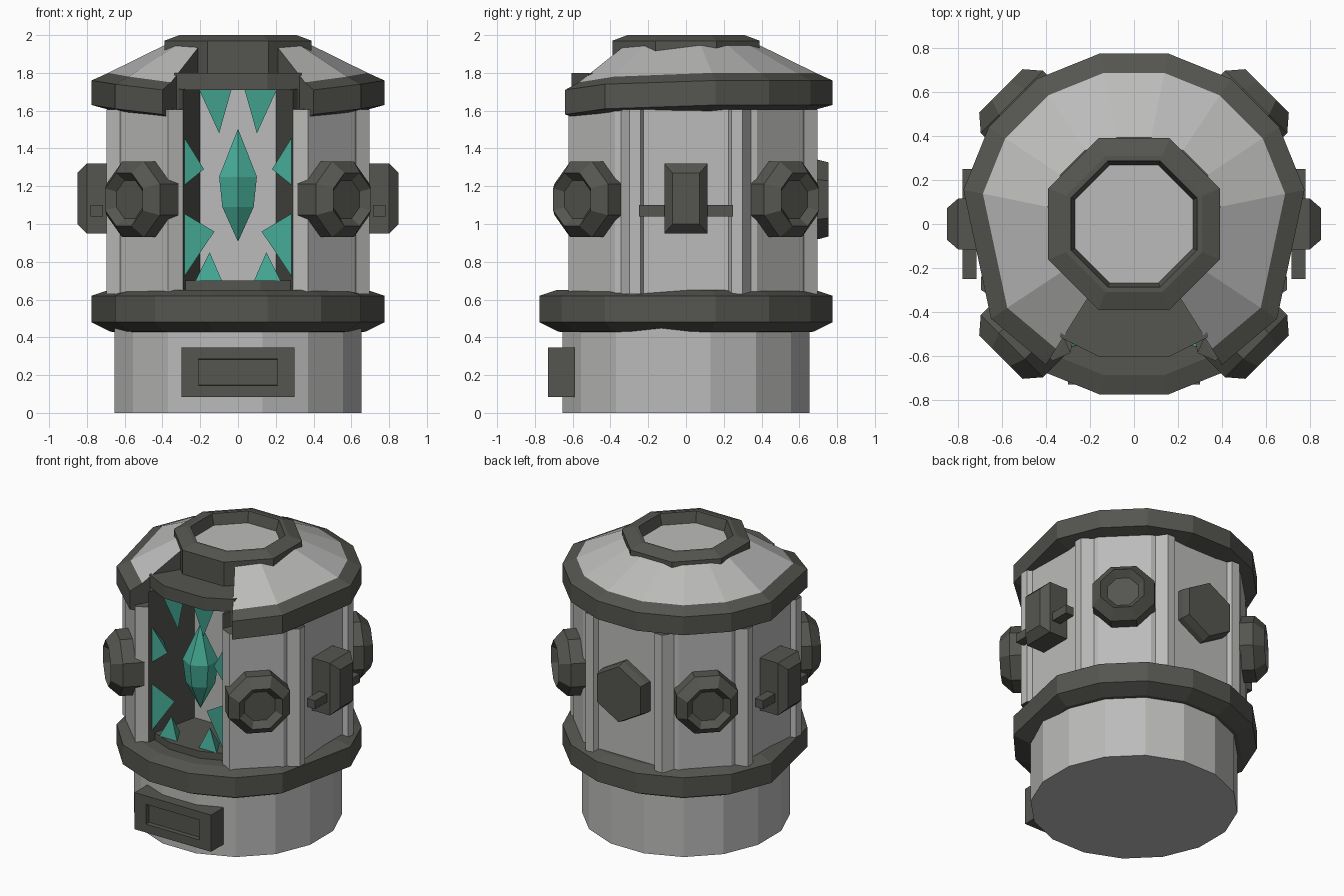
import bpy, bmesh, math
from mathutils import Vector, Matrix

if "Cube" in bpy.data.objects:
    bpy.data.objects.remove(bpy.data.objects["Cube"])


def material(name, rgb):
    m = bpy.data.materials.new(name)
    m.diffuse_color = (*rgb, 1)
    m.use_nodes = True
    m.node_tree.nodes["Principled BSDF"].inputs["Base Color"].default_value = m.diffuse_color
    return m


MATS = [material("light grey", (0.50, 0.50, 0.495)),
        material("dark grey", (0.09, 0.09, 0.08)),
        material("teal", (0.06, 0.40, 0.30))]
LIGHT, DARK, TEAL = 0, 1, 2


def finish(name, bm):
    bmesh.ops.recalc_face_normals(bm, faces=bm.faces)
    me = bpy.data.meshes.new(name)
    bm.to_mesh(me)
    bm.free()
    for m in MATS:
        me.materials.append(m)
    ob = bpy.data.objects.new(name, me)
    bpy.context.collection.objects.link(ob)
    return ob


def loft(name, loops, mat, wrap=False, matrix=None):
    """Bridge closed loops; mat is an index or a rule f(station, side); caps use station -1."""
    rule = mat if callable(mat) else (lambda i, j: mat)
    bm = bmesh.new()
    rows = [[bm.verts.new(p) for p in lp] for lp in loops]
    n, k = len(rows), len(rows[0])
    for i in range(n if wrap else n - 1):
        a, b = rows[i], rows[(i + 1) % n]
        for j in range(k):
            f = bm.faces.new((a[j], a[(j + 1) % k], b[(j + 1) % k], b[j]))
            f.material_index = rule(i, j)
    if not wrap:
        for j, r in enumerate((rows[0], rows[-1])):
            bm.faces.new(r).material_index = rule(-1, j)
    if matrix:
        bm.transform(matrix)
    return finish(name, bm)


def lathe(name, profile, sides, mat, matrix=None):
    """Profile of (flat-to-centre radius, z), with a flat side facing each axis."""
    c = math.cos(math.pi / sides)
    loops = [[(r / c * math.cos((j + .5) * math.tau / sides),
               r / c * math.sin((j + .5) * math.tau / sides), z) for j in range(sides)]
             for r, z in profile]
    return loft(name, loops, mat, matrix=matrix)


def prism(name, outline, z0, z1, mat):
    return loft(name, [[(x, y, z) for x, y in outline] for z in (z0, z1)], mat)


def outward(angle, z):
    """Turns local z to point outward at the given angle, at height z."""
    return (Matrix.Translation((0, 0, z)) @ Matrix.Rotation(math.radians(angle), 4, 'Z')
            @ Matrix.Rotation(math.pi / 2, 4, 'Y'))


def mirrored(pts):
    return pts + [(-x, y) for x, y in reversed(pts)]


# base drum
lathe("base_drum", [(.655, 0), (.655, .45)], 16, LIGHT)

# collar rings share one outline, running from the front round to the back
SIDE = [(.65, -.43), (.775, .155), (.66, .44), (.44, .66), (.155, .775)]


def ring_loops(outline, section, drop=()):
    loops = []
    for i, (x, y) in enumerate(outline):
        i = min(i, len(outline) - 1 - i)
        d = drop[i] if i < len(drop) else 0
        loops.append([(x * r / .79, y * r / .79, z - (d if r > .5 else 0)) for r, z in section])
    return loops


loft("lower_ring", ring_loops(mirrored([(.155, -.775), (.44, -.66)] + SIDE),
     [(.6, .425), (.69, .43), (.79, .48), (.79, .62), (.70, .65), (.6, .65)]), DARK, wrap=True)

# upper ring and dome, open at the front
loft("dome_with_ring", ring_loops(mirrored([(.40, -.64)] + SIDE),
     [(.64, 1.59), (.79, 1.63), (.79, 1.76), (.70, 1.80), (.40, 1.945), (.40, 1.80), (.60, 1.71)],
     (.05, .02)), lambda i, j: LIGHT if i >= 0 and j == 3 else DARK)

# chamber floor, lintel and top collar
lathe("chamber_floor", [(.60, .6), (.60, .70)], 16, DARK)
prism("lintel", mirrored([(.155, -.605), (.335, -.515), (.3, .25)]), 1.71, 1.80, DARK)
lathe("top_collar", [(.39, 1.78), (.39, 1.97), (.31, 2.0), (.287, 2.0), (.268, 1.925)], 8,
      lambda i, j: LIGHT if (i, j) == (-1, 1) else DARK)

# body wall: chamber niche, flat diagonal panels, ridged posts, recessed side panels
corner = [(.66, .225), (.695, .24), (.695, .30), (.625, .345), (.618, .375)]
outline = mirrored([(.2, -.2), (.29, -.587), (.37, -.622)]
                   + [(x, -y) for x, y in reversed(corner)] + corner
                   + [(y, x) for x, y in reversed(corner)])
last = len(outline) - 1
tucked = [(x * .85, y * .85) if math.hypot(x, y) > .66 else (x, y) for x, y in outline]


def wall_colour(i, j):
    if i == -1 or j in (0, last - 1):
        return DARK
    return LIGHT if i == 0 or j == last else DARK


loft("body_wall", [[(x, y, z) for x, y in o] for o, z in
     ((outline, .63), (outline, 1.605), (tucked, 1.61), (tucked, 1.715))], wall_colour)

# round eight-sided ports on the diagonals
for a in (45, 135, 225, 315):
    lathe("port", [(.2, .62), (.2, .785), (.14, .855), (.10, .81)], 8, DARK,
          outward(a, 1.13))

# six-sided plate on the back, point upward
lathe("back_plate", [(.182, .60), (.182, .70), (.17, .755)], 6, DARK,
      outward(90, 1.13) @ Matrix.Rotation(math.pi / 6, 4, 'Z'))

# side clamps with a cross bar
for s, a in ((1, 0), (-1, 180)):
    loft("side_clamp", [[(u * h, v * w, d) for u, v in ((-1, -1), (1, -1), (1, 1), (-1, 1))]
                        for h, w, d in ((.185, .115, .6), (.185, .115, .80), (.135, .072, .85))],
         DARK, matrix=outward(a, 1.135))
    prism("clamp_bar", [(s * .715, -.25), (s * .78, -.25), (s * .78, .25), (s * .715, .25)],
          1.04, 1.10, DARK)

# framed plate on the base with a sunken centre
frame = [(w, h, y) for w, h, y in ((.30, .13, -.59), (.30, .13, -.73),
                                   (.21, .07, -.73), (.208, .068, -.70))]
loft("base_plate", [[(u * w, y, .215 + v * h) for u, v in ((-1, -1), (1, -1), (1, 1), (-1, 1))]
                    for w, h, y in frame], DARK)

# floating crystal
lathe("crystal", [(.002, .91), (.083, 1.09), (.10, 1.25), (.002, 1.50)], 6, TEAL,
      Matrix.Translation((0, -.42, 0)))


# small shards growing from the chamber edges: two base corners and a tip, in x and z
def shard(a, b, tip):
    bm = bmesh.new()
    mid = (Vector(a) + Vector(b)) / 2
    v = [bm.verts.new((p[0], y, p[1])) for p, y in
         ((a, -.56), (b, -.56), (mid, -.43), (tip, -.53))]
    for t in ((0, 1, 2), (0, 1, 3), (1, 2, 3), (2, 0, 3)):
        bm.faces.new([v[i] for i in t]).material_index = TEAL
    finish("shard", bm)


for s in (-1, 1):
    for tri in (((.292, 1.47), (.292, 1.20), (.18, 1.29)),
                ((.292, 1.06), (.292, .71), (.125, .96)),
                ((.225, .70), (.085, .70), (.15, .85)),
                ((.205, 1.71), (.035, 1.71), (.10, 1.48))):
        shard(*[(s * x, z) for x, z in tri])
